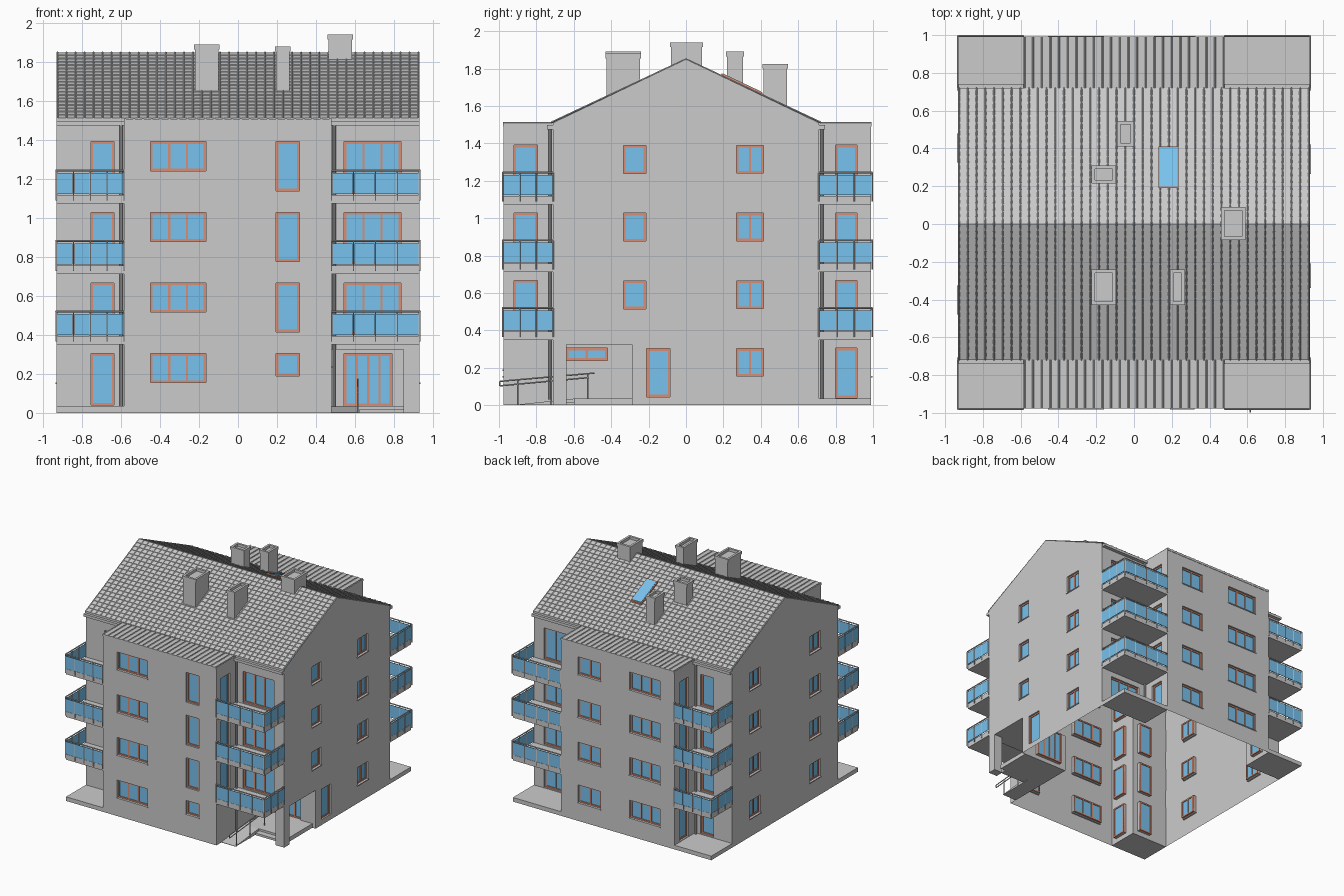
import bpy, bmesh
from mathutils import Vector

if "Cube" in bpy.data.objects:
    bpy.data.objects.remove(bpy.data.objects["Cube"])

F = 0.362                       # storey height
XL, XR, W = -0.585, 0.48, 0.93  # block sides, house half width
YM, YF, YB = 0.71, -0.975, 0.99 # main wall, front block, back block
EAVE, RIDGE = 1.51, 1.85
parts = {}


def bm_of(name):
    return parts.setdefault(name, bmesh.new())


def box(name, lo, hi):
    lo, hi = Vector(lo), Vector(hi)
    bm = bm_of(name)
    vs = bmesh.ops.create_cube(bm, size=1)["verts"]
    for v in vs:
        v.co = Vector((lo[i] + (hi[i] - lo[i]) * (v.co[i] + 0.5) for i in range(3)))
    return vs


def beam(name, p, q, r, seg=8):
    p, q = Vector(p), Vector(q)
    rot = (q - p).to_track_quat('Z', 'Y').to_matrix().to_4x4()
    rot.translation = (p + q) / 2
    bmesh.ops.create_cone(bm_of(name), cap_ends=True, segments=seg, radius1=r,
                          radius2=r, depth=(q - p).length, matrix=rot)


def face(name, pts, out=None):
    bm = bm_of(name)
    f = bm.faces.new([bm.verts.new(p) for p in pts])
    f.normal_update()
    if out is not None and f.normal.dot(Vector(out)) < 0:
        f.normal_flip()


def roof_z(y):
    return RIDGE - (RIDGE - EAVE) * abs(y) / 0.72


def wall(name, axis, pos, out, lo, hi, openings, z0=0.0, z1=1.5):
    """Single-skin wall; opening = (a, b, z0, z1, panes), 0 panes = bare hole."""
    def P(u, z, d=0.0):
        return (u, pos - out * d, z) if axis == 'x' else (pos - out * d, u, z)

    def wbox(part, a, b, za, zb, d0, d1):
        p, q = P(a, za, d0), P(b, zb, d1)
        box(part, [min(s, t) for s, t in zip(p, q)], [max(s, t) for s, t in zip(p, q)])

    n = (0, out, 0) if axis == 'x' else (out, 0, 0)
    us = sorted({lo, hi} | {u for o in openings for u in o[:2]})
    zs = sorted({z0, z1} | {z for o in openings for z in o[2:4]})
    for a, b in zip(us, us[1:]):
        for c, d in zip(zs, zs[1:]):
            u, z = (a + b) / 2, (c + d) / 2
            if not any(o[0] < u < o[1] and o[2] < z < o[3] for o in openings):
                face(name, [P(a, c), P(b, c), P(b, d), P(a, d)], n)
    for a, b, c, d, panes in openings:
        if not panes:
            continue
        ring = [(a, c), (b, c), (b, d), (a, d)]
        for s, t in zip(ring, ring[1:] + ring[:1]):
            face(name, [P(*s), P(*t), P(*t, 0.03), P(*s, 0.03)])
        t = 0.012
        for za, zb in ((c, c + t), (d - t, d)):
            wbox("window_frames", a, b, za, zb, 0.014, 0.03)
        for i in range(panes + 1):
            u = a + (b - a - t) * i / panes
            wbox("window_frames", u, u + t, c + t, d - t, 0.014, 0.03)
        wbox("window_glass", a + t, b - t, c + t, d - t, 0.02, 0.025)
        if c % F > 0.1:
            wbox("window_sills", a - 0.005, b + 0.005, c - 0.008, c, -0.006, 0.014)


def rows(a, b, z0, z1, panes, floors=range(4)):
    return [(a, b, z0 + k * F, z1 + k * F, panes) for k in floors]


# projecting front and back blocks
wall("front_block_wall", 'x', YF, -1, XL, XR, rows(-0.45, -0.165, 0.155, 0.305, 3)
     + rows(0.195, 0.315, 0.053, 0.305, 1, (1, 2, 3)) + [(0.195, 0.315, 0.19, 0.305, 1)])
wall("back_block_wall", 'x', YB, 1, XL, XR, rows(-0.45, -0.165, 0.155, 0.305, 3)
     + rows(0.11, 0.32, 0.155, 0.305, 2))
for x, s in ((XL, -1), (XR, 1)):
    wall("front_block_side", 'y', x, s, YF, -YM,
         rows(-0.92, -0.795, 0.04, 0.305, 1, range(4) if s < 0 else (1, 2, 3)))
    wall("back_block_side", 'y', x, s, YM, YB, rows(0.80, 0.915, 0.04, 0.305, 1))

# main walls behind the balconies
for y, s in ((-YM, -1), (YM, 1)):
    wall("balcony_wall_left", 'x', y, s, -W, XL, rows(-0.755, -0.635, 0.04, 0.305, 1))
    ground = [(XR, W, 0, 0.325, 0)] if s < 0 else rows(0.545, 0.835, 0.04, 0.305, 3, (0,))
    wall("balcony_wall_right", 'x', y, s, XR, W,
         rows(0.545, 0.835, 0.04, 0.305, 3, (1, 2, 3)) + ground)

# gable walls
wall("right_gable_wall", 'y', W, 1, -YM, YM, rows(-0.335, -0.215, 0.153, 0.303, 1, (1, 2, 3))
     + rows(0.27, 0.415, 0.155, 0.303, 2)
     + [(-0.21, -0.085, 0.045, 0.303, 1), (-YM, -0.29, 0, 0.325, 0)])
wall("left_gable_wall", 'y', -W, -1, -YM, YM, rows(-0.475, -0.33, 0.155, 0.303, 2)
     + rows(0.33, 0.475, 0.155, 0.303, 2))
for x, n in ((W, "right_gable_wall"), (-W, "left_gable_wall")):
    face(n, [(x, -YM, 1.5), (x, YM, 1.5), (x, YM, EAVE), (x, 0, RIDGE), (x, -YM, EAVE)], (x, 0, 0))

# recessed entrance with corner post
wall("entrance_side_wall", 'y', XR, 1, -YM, -0.29, [(-0.64, -0.42, 0.24, 0.305, 2)], 0, 0.325)
wall("entrance_door_wall", 'x', -0.29, -1, XR, W, [(0.545, 0.79, 0.035, 0.305, 4)], 0, 0.325)
face("entrance_ceiling", [(XR, -YM, 0.325), (W, -YM, 0.325), (W, -0.29, 0.325),
                          (XR, -0.29, 0.325)], (0, 0, -1))
box("entrance_post", (0.85, -YM, 0), (W, -0.64, 0.325))
box("entrance_platform", (XR, -0.6, 0), (0.9, -0.29, 0.035))
box("entrance_step", (0.62, -0.65, 0), (0.85, -0.6, 0.018))
for v in box("entrance_ramp", (XR, -0.91, 0), (0.615, -0.6, 0.035)):
    if v.co.y < -0.8 and v.co.z > 0:
        v.co.z = 0.003
RX = 0.615
for a, b, za, zb in ((-0.995, -0.49, 0.128, 0.172), (-0.995, -0.52, 0.104, 0.148)):
    beam("ramp_railing", (RX, a, za), (RX, b, zb), 0.004)
for y, h in ((-0.9, 0.135), (-0.72, 0.15), (-0.525, 0.168)):
    beam("ramp_railing", (RX, y, 0), (RX, y, h), 0.004)
beam("ramp_railing", (RX, -0.995, 0.104), (RX, -0.995, 0.128), 0.004)

# corner balconies, terraces, gutters and downpipes
for xa, xb, side in ((-W, XL, -1), (XR, W, 1)):
    xo = side * (W + 0.003)
    for yo, s in ((YF, -1), (YB, 1)):
        y0, y1 = sorted((s * YM, yo))
        if (side, s) != (1, -1):
            box("corner_terraces", (xa, y0, 0), (xb, y1, 0.035))
        yr = yo + s * 0.005
        for k in range(3):
            z = 0.35 + k * F
            box("balcony_slabs", (xa, y0, z), (xb, y1, z + 0.045))
            beam("balcony_railings", (xa, yr, z + 0.17), (xb, yr, z + 0.17), 0.005)
            beam("balcony_railings", (xo, s * YM, z + 0.17), (xo, yr, z + 0.17), 0.005)
            for p, q, n in (((xa, yr), (xb, yr), 4), ((xo, s * YM), (xo, yr), 3)):
                p, q = Vector(p), Vector(q)
                for i in range(n + 1):
                    c = p.lerp(q, i / n)
                    beam("balcony_railings", (*c, z + 0.015), (*c, z + 0.17), 0.004, 6)
                    if i < n:
                        d = p.lerp(q, (i + 1) / n)
                        e = (d - c).normalized() * 0.006
                        c, d = c + e, d - e
                        t = 0.002
                        box("balcony_glass",
                            (min(c.x, d.x) - t, min(c.y, d.y) - t, z + 0.05),
                            (max(c.x, d.x) + t, max(c.y, d.y) + t, z + 0.157))
        g0, g1 = sorted((s * 0.712, s * 0.742))
        box("gutters", (xa, g0, 1.475), (xb, g1, 1.497))
        xp = XL - 0.015 if side < 0 else XR + 0.015
        beam("downpipes", (xp, s * 0.727, 0.03), (xp, s * 0.727, 1.48), 0.009)

# tiled gable roof: stepped courses plus ribs down the slope
N = 20
for s in (-1, 1):
    prev = None
    for i in range(N):
        ya, yb = s * 0.72 * i / N, s * 0.72 * (i + 1) / N
        za, zb = roof_z(ya), roof_z(yb) + 0.004
        face("main_roof", [(-W, ya, za), (W, ya, za), (W, yb, zb), (-W, yb, zb)], (0, 0, 1))
        face("main_roof", [(-W, yb, zb), (W, yb, zb), (W, yb, zb - 0.004),
                           (-W, yb, zb - 0.004)], (0, s, 0))
    face("main_roof", [(-W, s * 0.72, EAVE), (W, s * 0.72, EAVE), (W, s * 0.72, EAVE - 0.015),
                       (-W, s * 0.72, EAVE - 0.015)], (0, s, 0))
    for i in range(41):
        x = -W + 0.004 + (2 * W - 0.008) * i / 40
        beam("roof_ribs", (x, 0, RIDGE), (x, s * 0.72, EAVE + 0.002), 0.005, 4)

# flat ribbed roofs of the blocks
for yo, s in ((YF, -1), (YB, 1)):
    y0, y1 = sorted((s * 0.7, yo + s * 0.003))
    box("block_roofs", (XL, y0, 1.49), (XR, y1, EAVE - 0.002))
    for i in range(24):
        x = XL + 0.005 + (XR - XL - 0.01) * i / 23
        beam("roof_ribs", (x, y0, EAVE - 0.001), (x, y1, EAVE - 0.001), 0.005, 4)

# chimneys with open flues and a collar
for x0, x1, y0, y1, top in ((-0.225, -0.095, -0.43, -0.24, 1.89), (0.19, 0.27, -0.43, -0.24, 1.88),
                            (0.46, 0.59, -0.085, 0.09, 1.94), (-0.225, -0.095, 0.215, 0.31, 1.89),
                            (-0.09, 0.0, 0.41, 0.545, 1.825)):
    base = roof_z(max(abs(y0), abs(y1))) - 0.005
    e = 0.005
    box("chimneys", (x0 + e, y0 + e, base), (x1 - e, y1 - e, top - 0.025))
    cap = box("chimney_collars", (x0, y0, top - 0.025), (x1, y1, top))
    f = next(f for v in cap for f in v.link_faces if all(w.co.z > top - 0.001 for w in f.verts))
    bm = bm_of("chimney_collars")
    bmesh.ops.inset_region(bm, faces=[f], thickness=0.026)
    f = bmesh.ops.extrude_discrete_faces(bm, faces=[f])["faces"][0]
    bmesh.ops.translate(bm, verts=f.verts, vec=(0, 0, -0.022))

# skylight lying on the back slope
for name, e, h in (("skylight_frame", 0, 0.014), ("skylight_glass", 0.008, 0.017)):
    for v in box(name, (0.13 + e, 0.19 + e, 0), (0.235 - e, 0.41 - e, h)):
        v.co.z += roof_z(v.co.y)

# turn every part into an object
glass = bpy.data.materials.new("glass_blue")
glass.diffuse_color = (0.19, 0.54, 0.85, 1)
glass.use_nodes = True
glass.node_tree.nodes["Principled BSDF"].inputs["Base Color"].default_value = glass.diffuse_color
frame = bpy.data.materials.new("frame_brown")
frame.diffuse_color = (0.7, 0.27, 0.17, 1)
frame.use_nodes = True
frame.node_tree.nodes["Principled BSDF"].inputs["Base Color"].default_value = frame.diffuse_color
for name, bm in parts.items():
    me = bpy.data.meshes.new(name)
    bmesh.ops.remove_doubles(bm, verts=bm.verts, dist=1e-5)
    bm.to_mesh(me)
    bm.free()
    if "glass" in name:
        me.materials.append(glass)
    elif "frame" in name:
        me.materials.append(frame)
    bpy.context.collection.objects.link(bpy.data.objects.new(name, me))
